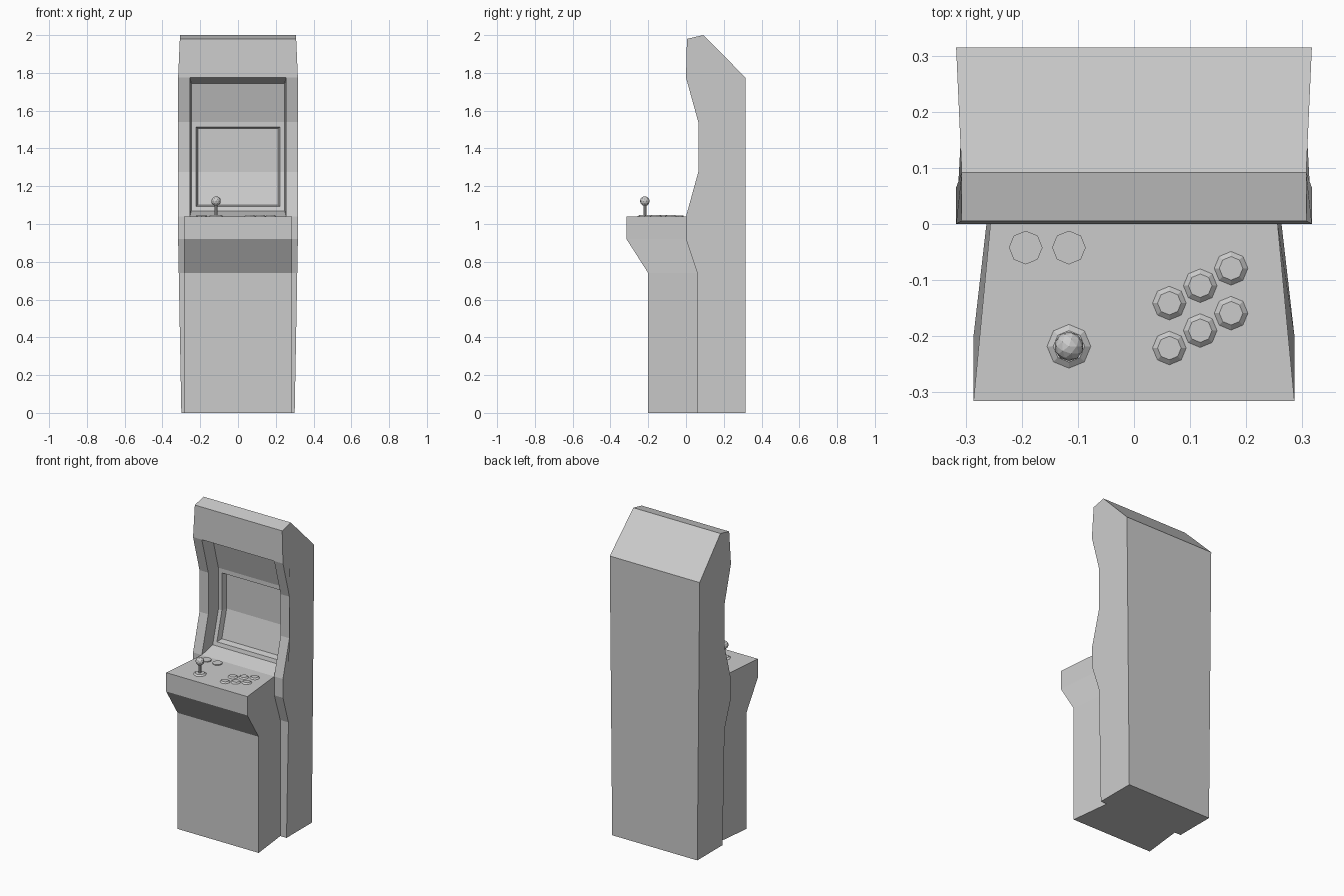
import bpy, bmesh
from math import pi
from mathutils import Matrix

cube = bpy.data.objects.get("Cube")
if cube:
    bpy.data.objects.remove(cube, do_unlink=True)

grey = bpy.data.materials.new("plain grey")
grey.use_nodes = True
grey.diffuse_color = (0.6, 0.6, 0.6, 1)
grey.node_tree.nodes["Principled BSDF"].inputs["Base Color"].default_value = (0.6, 0.6, 0.6, 1)


def finish(bm, name):
    """Weld the mesh, orient it outwards and add it to the scene."""
    bmesh.ops.remove_doubles(bm, verts=bm.verts, dist=0.0001)
    bmesh.ops.recalc_face_normals(bm, faces=bm.faces)
    mesh = bpy.data.meshes.new(name)
    bm.to_mesh(mesh)
    bm.free()
    mesh.materials.append(grey)
    obj = bpy.data.objects.new(name, mesh)
    bpy.context.collection.objects.link(obj)
    return obj


def face(bm, *points):
    bm.faces.new([bm.verts.new(p) for p in points])


def span(bm, a, b):
    """Quads between two equally long rows of points."""
    for i in range(len(a) - 1):
        face(bm, a[i], a[i + 1], b[i + 1], b[i])


def ring(rows):
    """Closed loop down the left side and up the right of (half, y, z) rows."""
    loop = [(-h, y, z) for h, y, z in rows] + [(h, y, z) for h, y, z in reversed(rows)]
    return loop + loop[:1]


def side(rows, s):
    return [(s * h, y, z) for h, y, z in rows]


# Cabinet shell: front edge (z, y) top to bottom, with the screen rows included
front = [(1.98, 0.005), (1.775, 0.0), (1.54, 0.065), (1.275, 0.065),
         (1.04, 0.0), (0.92, 0.0), (0.74, 0.06), (0, 0.06)]


def front_y(z):
    for (z1, y1), (z0, y0) in zip(front, front[1:]):
        if z0 <= z <= z1:
            return y0 + (y1 - y0) * (z - z0) / (z1 - z0)


def half_width(z):
    if z > 1.775:
        return 0.317 - 0.01 * (z - 1.775) / 0.225
    return 0.317 if z > 0.9 else 0.30 + 0.017 * z / 0.92


OPEN, SCREEN_TOP, SCREEN_LOW = 0.255, 1.513, 1.093
open_z = [1.775, 1.54, SCREEN_TOP, 1.275, SCREEN_LOW, 1.04]
zs = [1.98] + open_z + [0.92, 0.74, 0]
profile = [(front_y(z), z) for z in zs] + [(0.315, 0), (0.315, 1.775), (0.092, 2.0)]

bm = bmesh.new()
grid = [[(x, y, z) for x in (-half_width(z), -OPEN, OPEN, half_width(z))] for y, z in profile]
for i, row in enumerate(grid):
    below = grid[(i + 1) % len(grid)]
    if 1 <= i < len(open_z):
        span(bm, row[:2], below[:2])
        span(bm, row[2:], below[2:])
    else:
        span(bm, row, below)
for column in (0, 3):
    face(bm, *[row[column] for row in grid])

# Monitor alcove: walls, back panel around the screen, sunken screen
DEPTH, SINK = 0.09, 0.035
alcove_z = [1.745] + open_z[1:-1] + [1.07]
mouth = [(OPEN, front_y(z), z) for z in open_z]
back = [(0.247, front_y(z) + DEPTH, z) for z in alcove_z]
rim = [(0.222, y, z) for h, y, z in back]
glass = [(0.213, front_y(z) + DEPTH + SINK, z) for z in (SCREEN_TOP - 0.008, 1.275, SCREEN_LOW + 0.008)]
span(bm, ring(mouth), ring(back))
for s in (-1, 1):
    span(bm, side(back, s), side(rim, s))
for part in (rim[:3], rim[4:], glass):
    span(bm, side(part, -1), side(part, 1))
span(bm, ring(rim[2:5]), ring(glass))
finish(bm, "cabinet")

# Control console and pedestal, narrowing toward the cabinet
bm = bmesh.new()
levels = [(1.04, -0.315), (0.92, -0.315), (0.74, -0.2), (0, -0.2)]
nose = [(0.286, y, z) for z, y in levels]
heel = [(0.256, front_y(z), z) for z, y in levels]
span(bm, ring(nose), ring(heel))
for part in (nose, heel):
    span(bm, side(part, -1), side(part, 1))
finish(bm, "control_console")

DECK = 1.04


def disc(name, x, y, r1, r2, height, z=DECK, sides=8):
    bm = bmesh.new()
    bmesh.ops.create_cone(bm, cap_ends=True, segments=sides, radius1=r1, radius2=r2, depth=height,
                          matrix=Matrix.Translation((x, y, z + height / 2)))
    return finish(bm, name)


# Two flat start buttons
for i, x in enumerate((-0.193, -0.116)):
    disc(f"start_button_{i + 1}", x, -0.042, 0.03, 0.03, 0.005)

# Two slanted rows of three play buttons
for row, y in enumerate((-0.141, -0.221)):
    for i in range(3):
        disc(f"play_button_{row * 3 + i + 1}", 0.063 + 0.055 * i, y + 0.031 * i, 0.03, 0.021, 0.008)

# Joystick
JX, JY = -0.116, -0.218
disc("joystick_base", JX, JY, 0.039, 0.028, 0.008)
disc("joystick_shaft", JX, JY, 0.008, 0.008, 0.075)
bm = bmesh.new()
bmesh.ops.create_icosphere(bm, subdivisions=2, radius=0.026, matrix=Matrix.Translation((JX, JY, 1.121)))
finish(bm, "joystick_ball")
